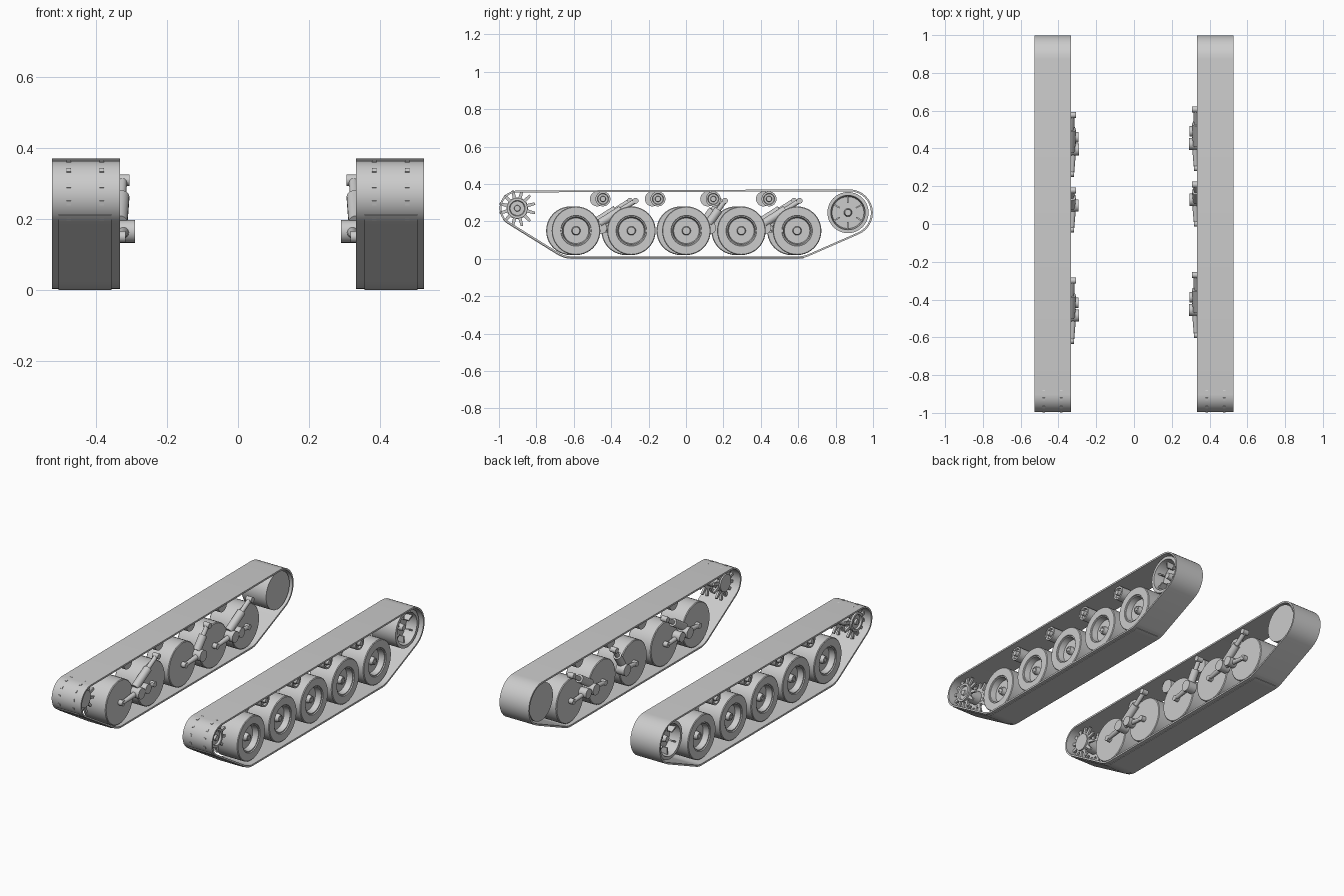
import bpy, bmesh, math
from mathutils import Vector

cube = bpy.data.objects.get("Cube")
if cube:
    bpy.data.objects.remove(cube)

grey = bpy.data.materials.new("plain_grey")
grey.use_nodes = True
COLOR = (0.6, 0.6, 0.6, 1)
grey.diffuse_color = COLOR
grey.node_tree.nodes["Principled BSDF"].inputs["Base Color"].default_value = COLOR

made = []


def finish(name, bm, side, shift=True):
    """Mirror a +x part to its side, stagger it and link it."""
    for v in bm.verts:
        if side < 0:
            v.co.x = -v.co.x
            v.co.y -= 0.03 if shift else 0
    bmesh.ops.recalc_face_normals(bm, faces=bm.faces)
    mesh = bpy.data.meshes.new(name)
    bm.to_mesh(mesh)
    bm.free()
    mesh.materials.append(grey)
    obj = bpy.data.objects.new(("left_" if side > 0 else "right_") + name, mesh)
    bpy.context.collection.objects.link(obj)
    made.append(obj)


def add_lathe(bm, profile, y, z, n=40):
    """Closed (x, radius) profile turned about the x axis."""
    rings = []
    for x, r in profile:
        count = n if r > 0 else 1
        rings.append([bm.verts.new((x, y + r * math.cos(2 * math.pi * i / n),
                                    z + r * math.sin(2 * math.pi * i / n))) for i in range(count)])
    for a, b in zip(rings, rings[1:]):
        for i in range(n):
            j = (i + 1) % n
            quad = [a[i % len(a)], a[j % len(a)], b[j % len(b)], b[i % len(b)]]
            bm.faces.new(list(dict.fromkeys(quad)))


def add_prism(bm, pts, x0, x1):
    """Outline in (y, z) extruded from x0 to x1."""
    a, b = ([bm.verts.new((x, y, z)) for y, z in pts] for x in (x0, x1))
    bm.faces.new(a)
    bm.faces.new(b[::-1])
    for i in range(len(a)):
        j = (i + 1) % len(a)
        bm.faces.new((a[i], a[j], b[j], b[i]))


def add_bar(bm, p, q, r1, r2=None, n=20):
    """Round bar between two points."""
    p, q = Vector(p), Vector(q)
    made_verts = bmesh.ops.create_cone(bm, cap_ends=True, segments=n, radius1=r1,
                                       radius2=r2 or r1, depth=(q - p).length)["verts"]
    turn = Vector((0, 0, 1)).rotation_difference(q - p).to_matrix().to_4x4()
    turn.translation = (p + q) / 2
    bmesh.ops.transform(bm, matrix=turn, verts=made_verts)


# Wheels that the belt wraps: (y, z, belt radius), counter-clockwise
WRAP = [(-0.61, 0.148, 0.145), (0.6, 0.148, 0.145), (0.874, 0.246, 0.125), (-0.902, 0.27, 0.095)]


def belt_path(offset, steps=14):
    """Arcs joined by tangents; returns one list of points per wrapped wheel."""
    normals = []
    for i, (y, z, r) in enumerate(WRAP):
        y2, z2, r2 = WRAP[(i + 1) % 4]
        dy, dz = y2 - y, z2 - z
        normals.append(math.atan2(dz, dy) - math.acos((r - r2) / math.hypot(dy, dz)))
    arcs = []
    for i, (y, z, r) in enumerate(WRAP):
        start, sweep = normals[i - 1], (normals[i] - normals[i - 1]) % (2 * math.pi)
        arcs.append([(y + (r + offset) * math.cos(start + sweep * k / steps),
                      z + (r + offset) * math.sin(start + sweep * k / steps))
                     for k in range(steps + 1)])
    return arcs


def band(name, outer, inner, x0, x1, closed, side):
    bm = bmesh.new()
    loops = [[bm.verts.new((x, y, z)) for y, z in path]
             for x, path in ((x0, outer), (x1, outer), (x1, inner), (x0, inner))]
    n = len(outer)
    for a, b in zip(loops, loops[1:] + loops[:1]):
        for i in range(n if closed else n - 1):
            j = (i + 1) % n
            bm.faces.new((a[i], a[j], b[j], b[i]))
    if not closed:
        bm.faces.new([loop[0] for loop in loops])
        bm.faces.new([loop[-1] for loop in loops])
    finish(name, bm, side, False)


ROAD = [-0.588, -0.292, 0.002, 0.296, 0.594]
AXLE_Z = 0.15

for side in (1, -1):
    # Track belt with a thin raised pad under the front ramp and the bottom
    outer, inner = belt_path(0), belt_path(-0.01)
    band("track_belt", sum(outer, []), sum(inner, []), 0.334, 0.526, True, side)
    pad = belt_path(0.003)
    band("track_pad", pad[3][-3:] + pad[0] + pad[1][:8], outer[3][-3:] + outer[0] + outer[1][:8],
         0.357, 0.507, False, side)

    # Road wheels: thick tyre, dished outer face, bolted hub
    for i, y in enumerate(ROAD):
        bm = bmesh.new()
        add_lathe(bm, [(0.345, 0), (0.345, 0.126), (0.349, 0.13), (0.496, 0.13), (0.5, 0.126),
                       (0.5, 0.082), (0.494, 0.08), (0.494, 0.074), (0.46, 0.068),
                       (0.46, 0.024), (0.483, 0.02), (0.483, 0)], y, AXLE_Z)
        for k in range(6):
            a = k * math.pi / 3
            by, bz = y + 0.013 * math.cos(a), AXLE_Z + 0.013 * math.sin(a)
            add_bar(bm, (0.48, by, bz), (0.487, by, bz), 0.003, n=6)
        finish("road_wheel_%d" % (i + 1), bm, side)

    # Return rollers
    for i, y in enumerate((-0.444, -0.15, 0.146, 0.444)):
        bm = bmesh.new()
        add_lathe(bm, [(0.39, 0), (0.39, 0.04), (0.49, 0.04), (0.49, 0.03), (0.478, 0.027),
                       (0.478, 0.016), (0.5, 0.014), (0.5, 0)], y, 0.32, 24)
        finish("return_roller_%d" % (i + 1), bm, side)

    # Rear idler with ribbed dish
    bm = bmesh.new()
    iy, iz = 0.866, 0.247
    add_lathe(bm, [(0.345, 0), (0.345, 0.11), (0.505, 0.11), (0.505, 0.092), (0.44, 0.085),
                   (0.44, 0.022), (0.485, 0.017), (0.485, 0)], iy, iz)
    for k in range(6):
        a = math.radians(60 * k + 30)
        c, s = math.cos(a), math.sin(a)
        add_prism(bm, [(iy + r * c - w * s, iz + r * s + w * c) for r, w in
                       ((0.05, -0.004), (0.09, -0.004), (0.09, 0.004), (0.05, 0.004))], 0.435, 0.485)
    finish("rear_idler", bm, side, False)

    # Front drive sprocket: spool and two toothed rings reaching through the belt
    bm = bmesh.new()
    sy, sz = -0.902, 0.27
    add_lathe(bm, [(0.37, 0), (0.37, 0.05), (0.392, 0.05), (0.392, 0.04), (0.472, 0.04),
                   (0.472, 0.055), (0.495, 0.055), (0.495, 0.042), (0.478, 0.036),
                   (0.478, 0.018), (0.495, 0.015), (0.495, 0)], sy, sz, 36)
    gear = []
    for k in range(12):
        for r, da in ((0.058, -9), (0.098, -4), (0.098, 4), (0.058, 9)):
            a = math.radians(15 + 30 * k + da)
            gear.append((sy + r * math.cos(a), sz + r * math.sin(a)))
    for x in (0.385, 0.478):
        add_prism(bm, gear, x - 0.006, x + 0.006)
    finish("drive_sprocket", bm, side, False)

    # Suspension units: upper pin end, pivot hubs, wheels carried
    units = [(-0.27, [(-0.388, 0.028), (-0.455, 0.032)], ROAD[:2]),
             (0.208, [(0.128, 0.033)], ROAD[2:3]),
             (0.607, [(0.49, 0.028), (0.424, 0.032)], ROAD[3:])]
    for i, (top, hubs, axles) in enumerate(units):
        bm = bmesh.new()
        main_y = hubs[-1][0]
        for k, (y, r) in enumerate(hubs):
            add_bar(bm, (0.295 - 0.004 * k, y, 0.165), (0.35, y, 0.165), r, n=24)
        for y in axles:
            add_bar(bm, (0.322, main_y, 0.165), (0.328, y, AXLE_Z), 0.016, 0.011)
            add_bar(bm, (0.318, y, AXLE_Z), (0.36, y, AXLE_Z), 0.016)
        finish("swing_arm_%d" % (i + 1), bm, side)

        # Diagonal shock absorber with cross pin
        bm = bmesh.new()
        low, high = Vector((0.335, main_y - 0.005, 0.19)), Vector((0.326, top, 0.31))
        middle = low.lerp(high, 0.6)
        add_bar(bm, low, middle, 0.023)
        add_bar(bm, middle, high, 0.013)
        add_bar(bm, (0.307, top, 0.31), (0.345, top, 0.31), 0.016)
        finish("shock_absorber_%d" % (i + 1), bm, side)

# Smooth round surfaces, keep hard edges
bpy.ops.object.select_all(action="DESELECT")
for obj in made:
    obj.select_set(True)
bpy.context.view_layer.objects.active = made[0]
bpy.ops.object.shade_smooth_by_angle(angle=math.radians(30))
